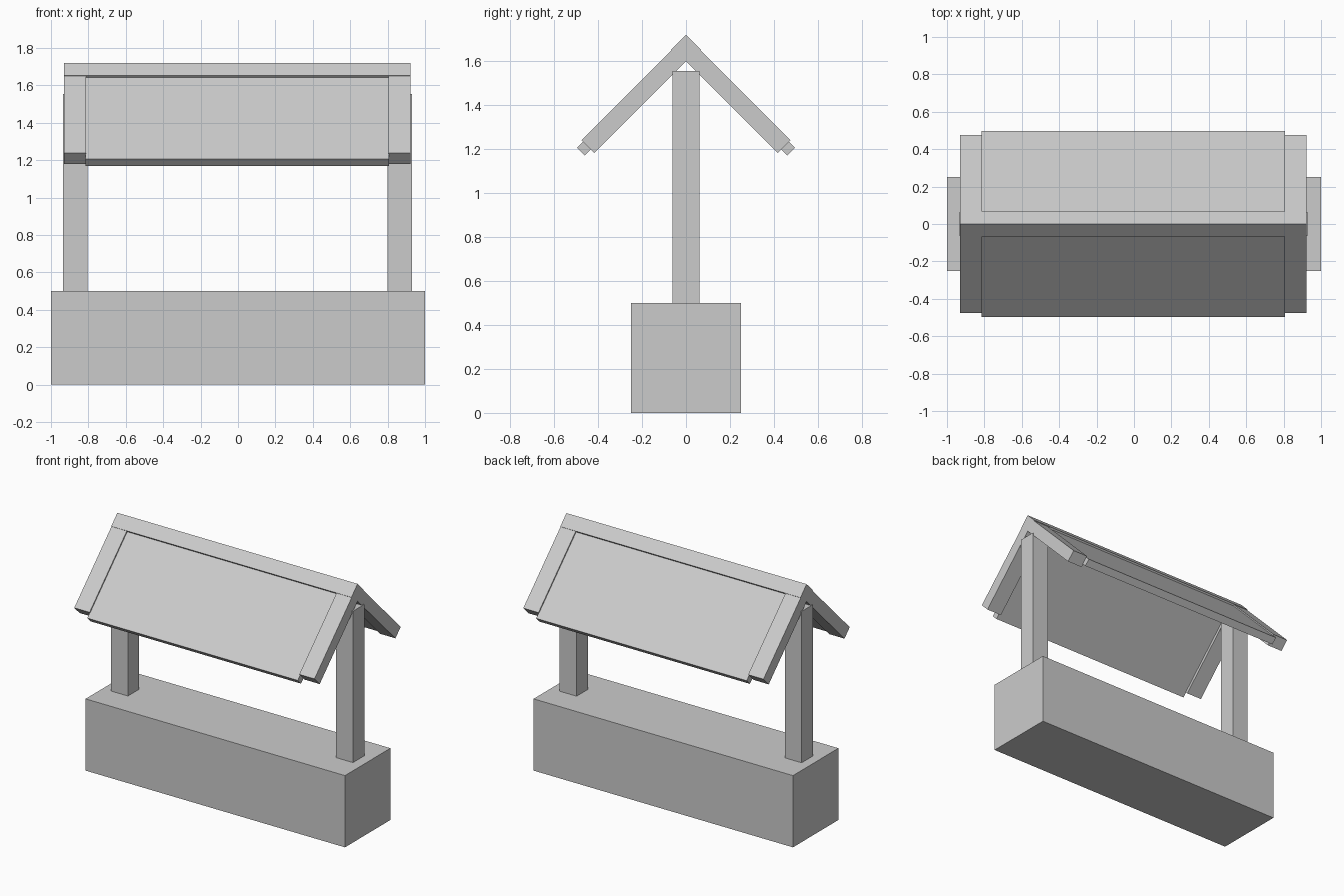
import bpy, bmesh

if "Cube" in bpy.data.objects:
    bpy.data.objects.remove(bpy.data.objects["Cube"])


def extrude_x(name, profile, x0, x1):
    """Prism: (y, z) profile swept from x0 to x1."""
    bm = bmesh.new()
    face = bm.faces.new([bm.verts.new((x0, y, z)) for y, z in profile])
    ret = bmesh.ops.extrude_face_region(bm, geom=[face])
    verts = [v for v in ret["geom"] if isinstance(v, bmesh.types.BMVert)]
    bmesh.ops.translate(bm, verts=verts, vec=(x1 - x0, 0, 0))
    bmesh.ops.recalc_face_normals(bm, faces=bm.faces)
    mesh = bpy.data.meshes.new(name)
    bm.to_mesh(mesh)
    bm.free()
    obj = bpy.data.objects.new(name, mesh)
    bpy.context.collection.objects.link(obj)
    return obj


def box(name, x0, x1, half_y, z0, z1):
    return extrude_x(name, [(-half_y, z0), (half_y, z0), (half_y, z1), (-half_y, z1)], x0, x1)


def slope(side, y0, y1, outer, inner):
    """45 degree plank between the lines |y| + z = outer and = inner, with square ends."""
    d = (outer - inner) / 2
    pts = [(y0, outer - y0), (y1, outer - y1), (y1 - d, outer - y1 - d), (y0 - d, outer - y0 - d)]
    return [(side * y, z) for y, z in pts]


# Stone base and posts
box("base", -1, 1, 0.25, 0, 0.5)
box("left_post", -0.935, -0.805, 0.062, 0.5, 1.555)
box("right_post", 0.80, 0.93, 0.062, 0.5, 1.555)

# Folded ridge cap
extrude_x("ridge_cap", [(0, 1.72), (0.068, 1.652), (0.008, 1.592), (0, 1.60),
                        (-0.008, 1.592), (-0.068, 1.652)], -0.93, 0.922)

# End rafters with recessed roof panels between them
for side, label in ((-1, "front"), (1, "back")):
    extrude_x(label + "_left_rafter", slope(side, 0.065, 0.475, 1.714, 1.598), -0.93, -0.812)
    extrude_x(label + "_right_rafter", slope(side, 0.065, 0.475, 1.714, 1.598), 0.805, 0.922)
    extrude_x(label + "_roof_panel", slope(side, 0.06, 0.496, 1.702, 1.63), -0.815, 0.808)
